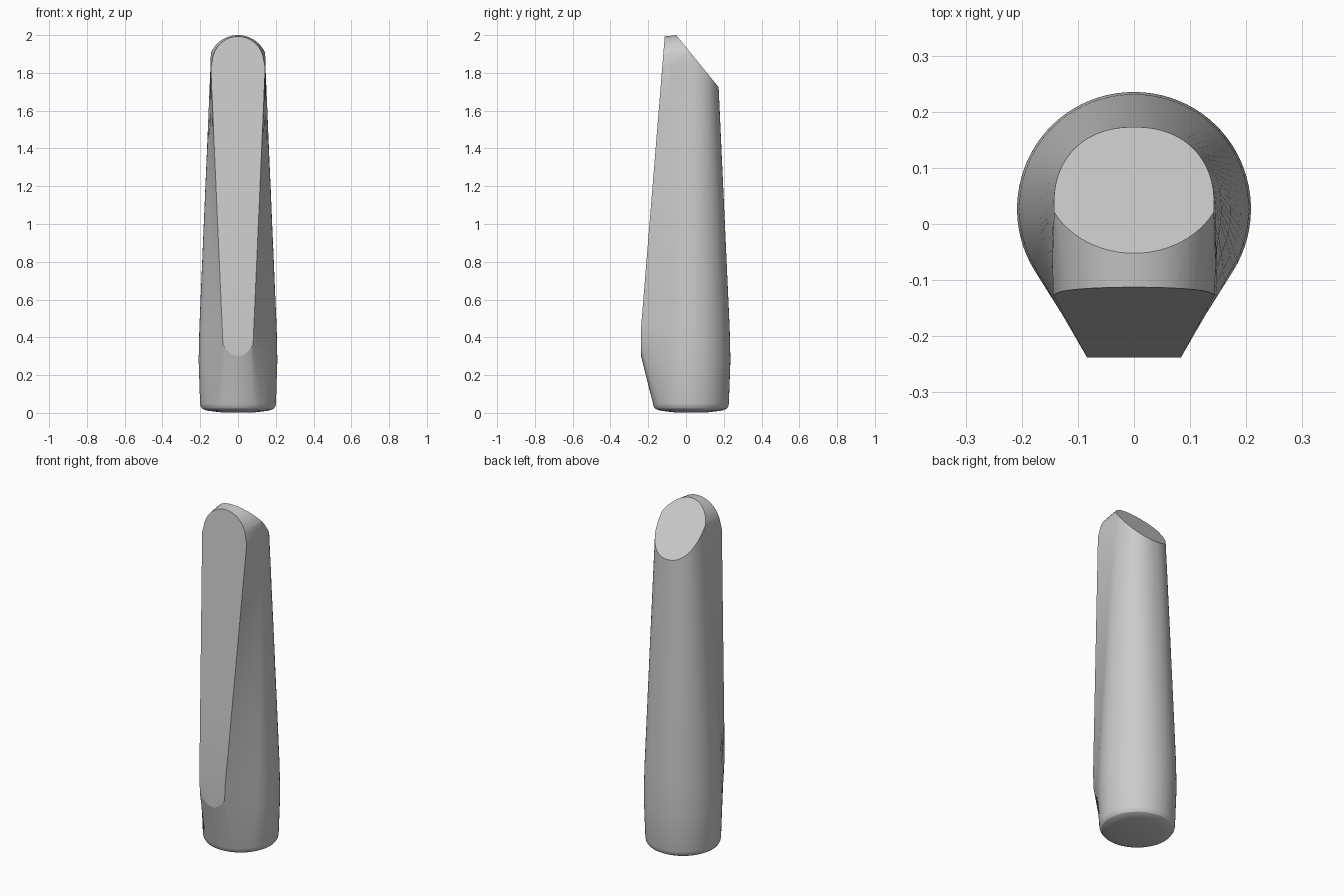
import bpy, bmesh
from math import sin, cos, atan2, acos, hypot, pi, radians
from mathutils import Vector

cube = bpy.data.objects.get("Cube")
if cube:
    bpy.data.objects.remove(cube)

FRONT, SIDE, BACK = 12, 6, 56   # points across front, along each flank, round the back


def lerp(a, b, t):
    return a + (b - a) * t


def flank_section(z, dip=False):
    """Round back joined by straight flanks to a flat front."""
    t = (z - 0.3) / 1.55
    r, c = lerp(0.211, 0.145, t), lerp(0.027, 0.022, t)
    w = lerp(0.077, 0.145, t)
    f = -0.238 if z <= 0.45 else lerp(-0.238, -0.112, (z - 0.45) / 1.55)
    tangent = atan2(f - c, w) + acos(min(1, r / hypot(w, f - c)))
    n = lerp(1, 0.88, max(0, t))          # the back grows squarer upward
    tx, ty = r * cos(tangent), c + r * sin(tangent)
    pts = []
    for i in range(FRONT + 1):
        u = 2 * i / FRONT - 1
        pts.append((w * u, f, z + (0.06 * u * u - 0.06 if dip else 0)))
    right = [(lerp(w, tx, i / SIDE), lerp(f, ty, i / SIDE),
              z - (0.08 * i / SIDE if dip else 0)) for i in range(1, SIDE)]
    pts += right
    for i in range(BACK + 1):
        a = lerp(tangent, pi - tangent, i / BACK)
        x, y = cos(a), sin(a)
        if y > 0:
            x, y = abs(x) ** n * (1 if x > 0 else -1), y ** n
        pts.append((r * x, c + r * y, z - (0.08 if dip else 0)))
    pts += [(-x, y, h) for x, y, h in reversed(right)]
    return pts


def round_section(r, z):
    """Circle with its points spread to match the flank section."""
    a0, a1 = radians(-60), radians(-33)
    angles = [lerp(-pi - a0, a0, i / FRONT) for i in range(FRONT + 1)]
    right = [lerp(a0, a1, i / SIDE) for i in range(1, SIDE)]
    angles += right + [lerp(a1, pi - a1, i / BACK) for i in range(BACK + 1)]
    angles += [pi - a for a in reversed(right)]
    return [(r * cos(a), 0.026 + r * sin(a), z) for a in angles]


# Loft the body from the domed base upward
bm = bmesh.new()
base = [(0.08, 0.002), (0.15, 0.01), (0.175, 0.015), (0.19, 0.023), (0.198, 0.035), (0.201, 0.05)]
sections = [round_section(r, z) for r, z in base]
sections.append(flank_section(0.36, dip=True))
sections += [flank_section(z) for z in (0.45, 0.8, 1.2, 1.6, 1.84, 2.1)]
rings = [[bm.verts.new(p) for p in s] for s in sections]
for lower, upper in zip(rings, rings[1:]):
    for i in range(len(lower)):
        j = (i + 1) % len(lower)
        bm.faces.new((lower[i], lower[j], upper[j], upper[i]))
bm.faces.new(rings[0][::-1])
bm.faces.new(rings[-1])


def slice_off(point, normal):
    """Remove everything beyond a plane and close the cut."""
    geom = bm.verts[:] + bm.edges[:] + bm.faces[:]
    bmesh.ops.bisect_plane(bm, geom=geom, dist=1e-5, plane_co=point,
                           plane_no=Vector(normal).normalized(), clear_outer=True)
    bmesh.ops.holes_fill(bm, edges=[e for e in bm.edges if e.is_boundary], sides=0)


# Arched crown, then the slanted flat at the back of the tip
for k in range(23):
    a = lerp(radians(12), radians(168), k / 22)
    slice_off((0.145 * cos(a), -0.052, 1.85 + 0.15 * sin(a)),
              (cos(a) / 0.145, -0.8, sin(a) / 0.15))
slice_off((0, -0.052, 2), (0, 0.26, 0.212))

# Smooth sides with crisp edges round the front flat and the cuts
bmesh.ops.recalc_face_normals(bm, faces=bm.faces[:])
bm.normal_update()
for face in bm.faces:
    face.smooth = True
for edge in bm.edges:
    fronts = [f.normal.y < -0.99 and f.calc_center_median().z > 0.33 for f in edge.link_faces]
    edge.smooth = edge.calc_face_angle(0) < radians(26) and len(set(fronts)) == 1

mesh = bpy.data.meshes.new("tapered_body")
bm.to_mesh(mesh)
bm.free()
body = bpy.data.objects.new("tapered_body", mesh)
bpy.context.collection.objects.link(body)

grey = bpy.data.materials.new("plain_grey")
grey.use_nodes = True
colour = (0.6, 0.6, 0.6, 1)
grey.diffuse_color = colour
grey.node_tree.nodes["Principled BSDF"].inputs["Base Color"].default_value = colour
mesh.materials.append(grey)
